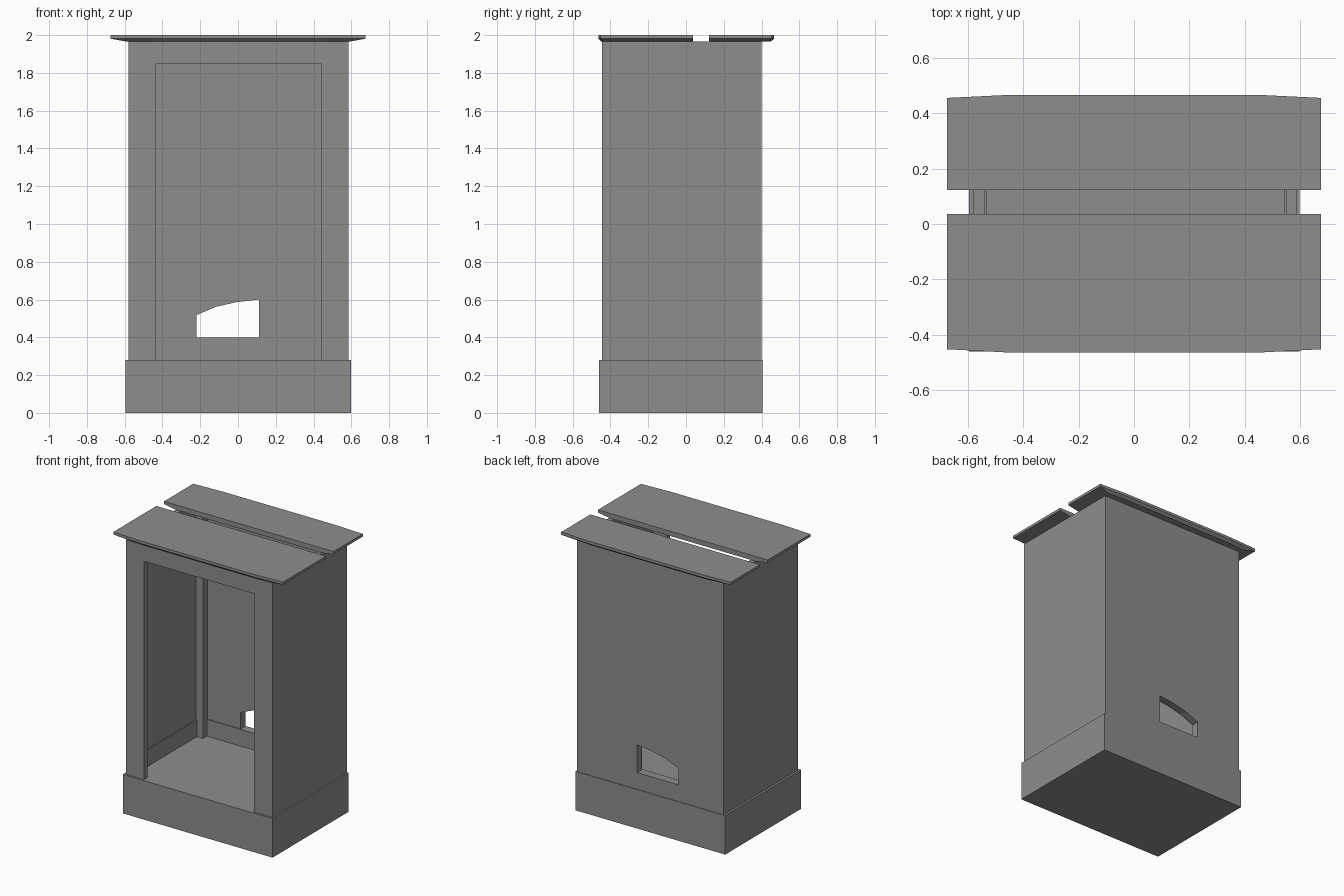
import bpy, bmesh

if "Cube" in bpy.data.objects:
    bpy.data.objects.remove(bpy.data.objects["Cube"])

grey = bpy.data.materials.new("mid grey")
grey.diffuse_color = (0.27, 0.27, 0.27, 1)
grey.use_nodes = True
grey.node_tree.nodes["Principled BSDF"].inputs["Base Color"].default_value = grey.diffuse_color


def finish(name, bm):
    bmesh.ops.recalc_face_normals(bm, faces=bm.faces)
    mesh = bpy.data.meshes.new(name)
    bm.to_mesh(mesh)
    bm.free()
    mesh.materials.append(grey)
    obj = bpy.data.objects.new(name, mesh)
    bpy.context.collection.objects.link(obj)
    return obj


def rect(x0, x1, y0, y1):
    return [(x0, y0), (x1, y0), (x1, y1), (x0, y1)]


def prism(name, outline, a, b, axis="z", taper=None):
    """Extrude a 2D outline along an axis; taper gives another end outline."""
    bm = bmesh.new()
    place = (lambda p, t: (p[0], p[1], t)) if axis == "z" else (lambda p, t: (p[0], t, p[1]))
    low = [bm.verts.new(place(p, a)) for p in outline]
    high = [bm.verts.new(place(p, b)) for p in (taper or outline)]
    n = len(outline)
    bm.faces.new(low)
    bm.faces.new(high)
    for i in range(n):
        j = (i + 1) % n
        bm.faces.new((low[i], low[j], high[j], high[i]))
    return finish(name, bm)


def ring(name, outer, inner, z0, z1):
    """Closed wall ring between two outlines of equal point count."""
    bm = bmesh.new()
    loops = [[bm.verts.new((x, y, z)) for x, y in o]
             for o, z in ((outer, z0), (outer, z1), (inner, z1), (inner, z0))]
    n = len(outer)
    for k in range(4):
        p, q = loops[k], loops[(k + 1) % 4]
        for i in range(n):
            j = (i + 1) % n
            bm.faces.new((p[i], p[j], q[j], q[i]))
    return finish(name, bm)


FLOOR, TOP = 0.28, 1.965
IX0, IX1, IY0, IY1 = -0.54, 0.548, -0.41, 0.345   # interior

# plinth with the floor on top
prism("base", rect(-0.595, 0.597, -0.46, 0.404), 0, FLOOR)

# wall shell with doorway and rear hatch
walls = ring("walls", rect(-0.58, 0.586, -0.445, 0.40),
             rect(IX0, IX1, IY0, IY1), FLOOR, TOP)
doorway = prism("doorway_cutter", rect(-0.435, 0.44, 0.2, 1.85), -0.6, -0.3, "y")
hatch = prism("hatch_cutter", [(-0.22, 0.40), (0.11, 0.40), (0.11, 0.60), (-0.01, 0.586),
                               (-0.115, 0.562), (-0.22, 0.518)], 0.25, 0.5, "y")
for cutter in (doorway, hatch):
    cutter.hide_render = True
    cutter.display_type = "WIRE"
    mod = walls.modifiers.new("cut", "BOOLEAN")
    mod.operation, mod.solver, mod.object = "DIFFERENCE", "EXACT", cutter

# low skirting round the inside
T = 0.007
prism("skirting", [(IX0, IY0), (IX0 + T, IY0), (IX0 + T, IY1 - T), (IX1 - T, IY1 - T),
                   (IX1 - T, IY0), (IX1, IY0), (IX1, IY1), (IX0, IY1)], FLOOR, 0.40)

# rear corner posts
for side, x0, x1 in (("left", IX0, IX0 + 0.056), ("right", IX1 - 0.056, IX1)):
    prism(side + "_corner_post", rect(x0, x1, IY1 - 0.052, IY1), FLOOR, TOP)


# two roof boards: thin plate with a sloped underside along the outer edges
def board(name, gap, edge, end, inset):
    top = [(-0.675, gap), (-0.675, end), (-0.45, edge), (0.45, edge), (0.675, end), (0.675, gap)]
    low = [(-0.585, gap), (-0.585, end - inset), (-0.45, edge - inset),
           (0.45, edge - inset), (0.585, end - inset), (0.585, gap)]
    bm = bmesh.new()
    rows = [[bm.verts.new((x, y, z)) for x, y in o]
            for o, z in ((low, TOP), (top, 1.981), (top, 2.0))]
    bm.faces.new(rows[0])
    bm.faces.new(rows[2])
    for p, q in zip(rows, rows[1:]):
        for i in range(6):
            j = (i + 1) % 6
            bm.faces.new((p[i], p[j], q[j], q[i]))
    finish(name, bm)


board("front_roof_board", 0.036, -0.464, -0.452, -0.018)
board("back_roof_board", 0.123, 0.466, 0.455, 0.018)
